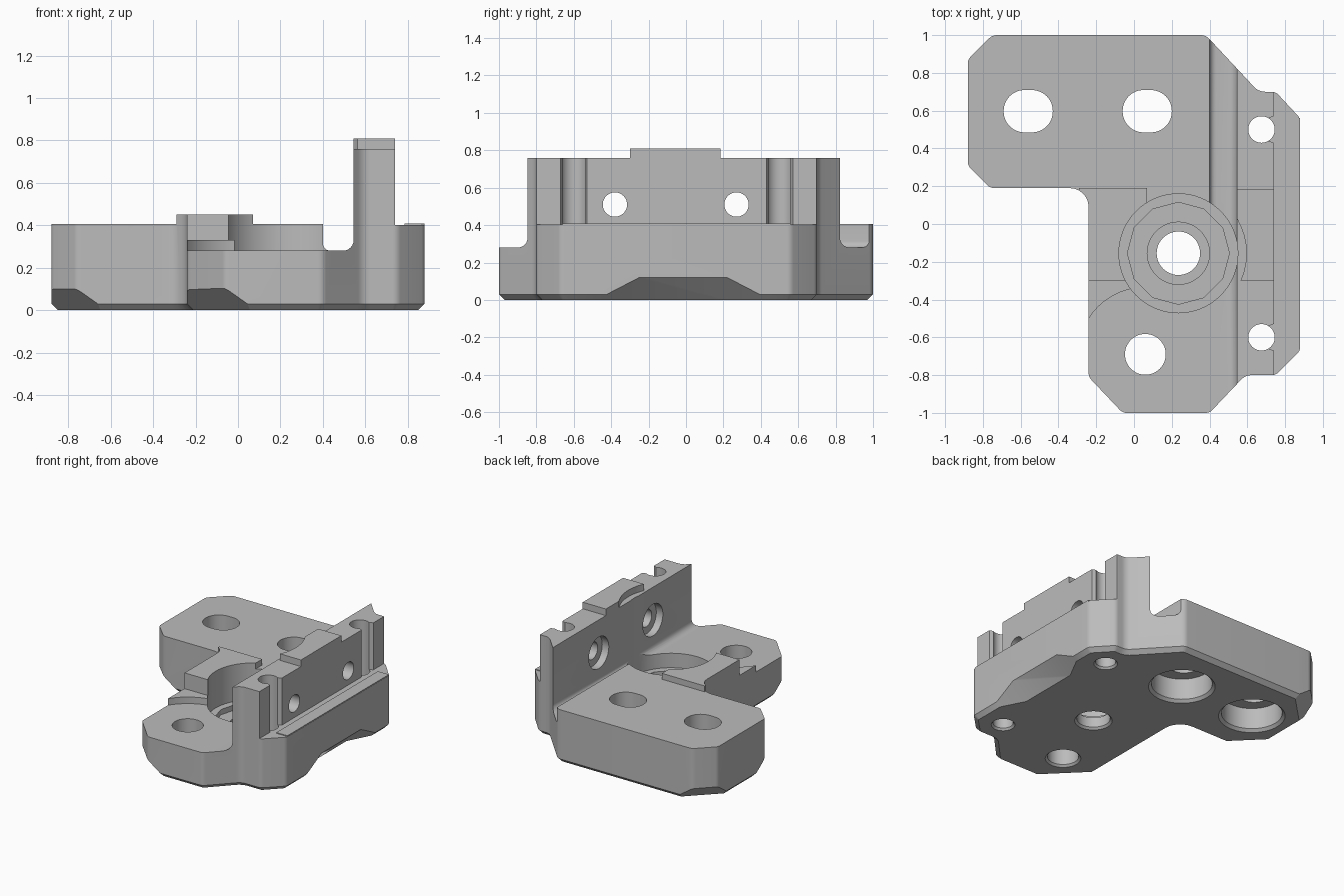
import bpy, bmesh, math
from mathutils import Vector, Matrix

cube = bpy.data.objects.get("Cube")
if cube:
    bpy.data.objects.remove(cube, do_unlink=True)

grey = bpy.data.materials.new("matte grey")
grey.use_nodes = True
colour = (0.5, 0.5, 0.5, 1)
grey.diffuse_color = colour
grey.node_tree.nodes["Principled BSDF"].inputs["Base Color"].default_value = colour


def to_object(name, bm):
    bmesh.ops.recalc_face_normals(bm, faces=bm.faces)
    mesh = bpy.data.meshes.new(name)
    bm.to_mesh(mesh)
    bm.free()
    mesh.materials.append(grey)
    obj = bpy.data.objects.new(name, mesh)
    bpy.context.collection.objects.link(obj)
    return obj


def rounded(points, steps=6):
    """Round every (x, y, radius) corner of a polygon."""
    out = []
    for i, (x, y, r) in enumerate(points):
        p = Vector((x, y))
        if r == 0:
            out.append(p)
            continue
        a = (Vector(points[i - 1][:2]) - p).normalized()
        b = (Vector(points[(i + 1) % len(points)][:2]) - p).normalized()
        half = a.angle(b) / 2
        centre = p + (a + b).normalized() * r / math.sin(half)
        start = p + a * r / math.tan(half) - centre
        end = p + b * r / math.tan(half) - centre
        turn = start.angle_signed(end)
        for k in range(steps + 1):
            out.append(centre + Matrix.Rotation(-turn * k / steps, 2) @ start)
    return out


def prism(points, low, high):
    bm = bmesh.new()
    face = bm.faces.new([bm.verts.new((p[0], p[1], low)) for p in points])
    new = bmesh.ops.extrude_face_region(bm, geom=[face])["geom"]
    for v in new:
        if isinstance(v, bmesh.types.BMVert):
            v.co.z = high
    return bm


def hull(points):
    bm = bmesh.new()
    for p in points:
        bm.verts.new(p)
    bmesh.ops.convex_hull(bm, input=bm.verts)
    return bm


def box(x, y, z):
    return hull([(a, b, c) for a in x for b in y for c in z])


def rod(x, y, low, high, r, top=None, sides=48):
    """Upright cylinder, or cone when the top radius differs."""
    bm = bmesh.new()
    place = Matrix.Translation((x, y, (low + high) / 2))
    bmesh.ops.create_cone(bm, cap_ends=True, segments=sides, radius1=r,
                          radius2=r if top is None else top,
                          depth=high - low, matrix=place)
    return bm


def cut(bm):
    cutter = to_object("cutter", bm)
    cutter.hide_render = True
    mod = body.modifiers.new("cut", "BOOLEAN")
    mod.operation = "DIFFERENCE"
    mod.solver = "EXACT"
    mod.object = cutter
    bpy.context.view_layer.objects.active = body
    bpy.ops.object.modifier_apply(modifier=mod.name)
    bpy.data.objects.remove(cutter, do_unlink=True)


# Solid footprint with a chamfered bottom rim
outline = rounded([
    (-0.75, 1, .06), (0.38, 1, .06), (0.66, 0.7, .08), (0.75, 0.7, .05),
    (0.88, 0.56, .05), (0.88, -0.67, .05), (0.75, -0.8, .05),
    (0.59, -0.8, .08), (0.4, -1, .05), (-0.06, -1, .05), (-0.24, -0.81, .05),
    (-0.24, 0.19, .1), (-0.76, 0.19, .05), (-0.88, 0.31, .05), (-0.88, 0.87, .05)])
bm = prism(outline, 0.03, 0.81)
bmesh.ops.recalc_face_normals(bm, faces=bm.faces)
bottom = min(bm.faces, key=lambda f: f.calc_center_median().z)
bmesh.ops.inset_region(bm, faces=[bottom], thickness=0.03, use_even_offset=True)
for v in bottom.verts:
    v.co.z = 0
body = to_object("mounting_bracket", bm)
bpy.context.view_layer.objects.active = body

# Terraces left of the upright wall
cut(box((-2, .45), (-2, 2), (.45, 2)))
cut(box((-2, .45), (.19, 2), (.405, 2)))
cut(box((.07, .45), (-.2, .3), (.405, 2)))
cut(box((-2, .45), (-2, -.3), (.33, 2)))
cut(box((-2, .45), (-2, -.5), (.28, 2)))
cut(box((0, .45), (-.6, -.3), (.28, 2)))
cut(rod(.06, -.69, .28, 1, .355))
cut(box((-.5, -.29), (-.4, .2), (.405, 2)))

# Channel with rounded foot along the wall
channel = prism(rounded([(.4, .95, 0), (.4, .28, .035), (.545, .28, .05),
                         (.545, .95, 0)]), -1.2, 1.2)
bmesh.ops.rotate(channel, verts=channel.verts, matrix=Matrix.Rotation(math.pi / 2, 3, "X"))
cut(channel)

# Outer ledge and wall top, leaving the central tab
cut(box((.74, 2), (-2, 2), (.402, 2)))
cut(box((.5, .8), (.185, 2), (.76, 2)))
cut(box((.5, .8), (-2, -.3), (.76, 2)))
cut(rod(.235, -.155, .76, 1, .36))

# Stepped central bore
for r, floor, sides in ((.315, .17, 64), (.27, .13, 12), (.165, .09, 48), (.115, -.1, 48)):
    cut(rod(.235, -.155, floor, 1, r, sides=sides))
cut(rod(.235, -.155, -.01, .015, .14, .115))

# Front mounting hole
cut(rod(.06, -.69, -.1, 1, .108))
cut(rod(.06, -.69, -.01, .015, .133, .108))

# Slotted back holes, counterbored from below
for x in (-.56, .07):
    slot = [(x + s * u, .597 + s * v, .11) for s in (1, -1)
            for u, v in ((.13, .112), (-.13, .112))]
    cut(prism(rounded(slot, 12), .1, 1))
    cut(rod(x, .597, -.1, .18, .21))
    cut(rod(x, .597, -.01, .02, .24, .21))

# Upright wall holes with open outer grooves
for y in (.5, -.6):
    cut(rod(.675, y, -.1, 1, .07))
    cut(rod(.675, y, -.01, .015, .09, .07))
    cut(prism([(.69, y - .05), (.75, y - .075), (.75, y + .075), (.69, y + .05)], .402, 1))

# Cross bolt holes, counterbored on the inner face
for y in (-.38, .27):
    for r, depth in ((.065, .9), (.12, .6)):
        bolt = rod(0, 0, .5, depth, r)
        bmesh.ops.rotate(bolt, verts=bolt.verts, matrix=Matrix.Rotation(math.pi / 2, 3, "Y"))
        bmesh.ops.translate(bolt, verts=bolt.verts, vec=(0, y, .51))
        cut(bolt)

# Deep chamfers below the clipped corners
up = Vector((0, 0, 1))
for x, y, side in ((-.82, .25, -1), (-.15, -.905, -1), (-.815, .935, 1)):
    p = Vector((x, y, .1))
    d = Vector((-1, side, 0)).normalized()
    t = d.cross(up)
    cut(hull([p + t * s + q for s in (-.3, .3)
              for q in ((d + up) * .06, (d + up) * -.25, d * .06 - up * .25)]))

# Long chamfer with ramped ends under the outer side
cut(hull([(.89, -.25, .13), (.89, .22, .13), (.89, -.52, -.01), (.89, .49, -.01),
          (.75, -.25, -.01), (.75, .22, -.01)]))

for poly in body.data.polygons:
    poly.material_index = 0

# Thin strip on the outer ledge
strip = to_object("ledge_strip", box((.785, .878), (-.66, .56), (.395, .408)))

for obj in (body, strip):
    bpy.ops.object.select_all(action="DESELECT")
    obj.select_set(True)
    bpy.context.view_layer.objects.active = obj
    bpy.ops.object.shade_smooth_by_angle(angle=math.radians(25))
